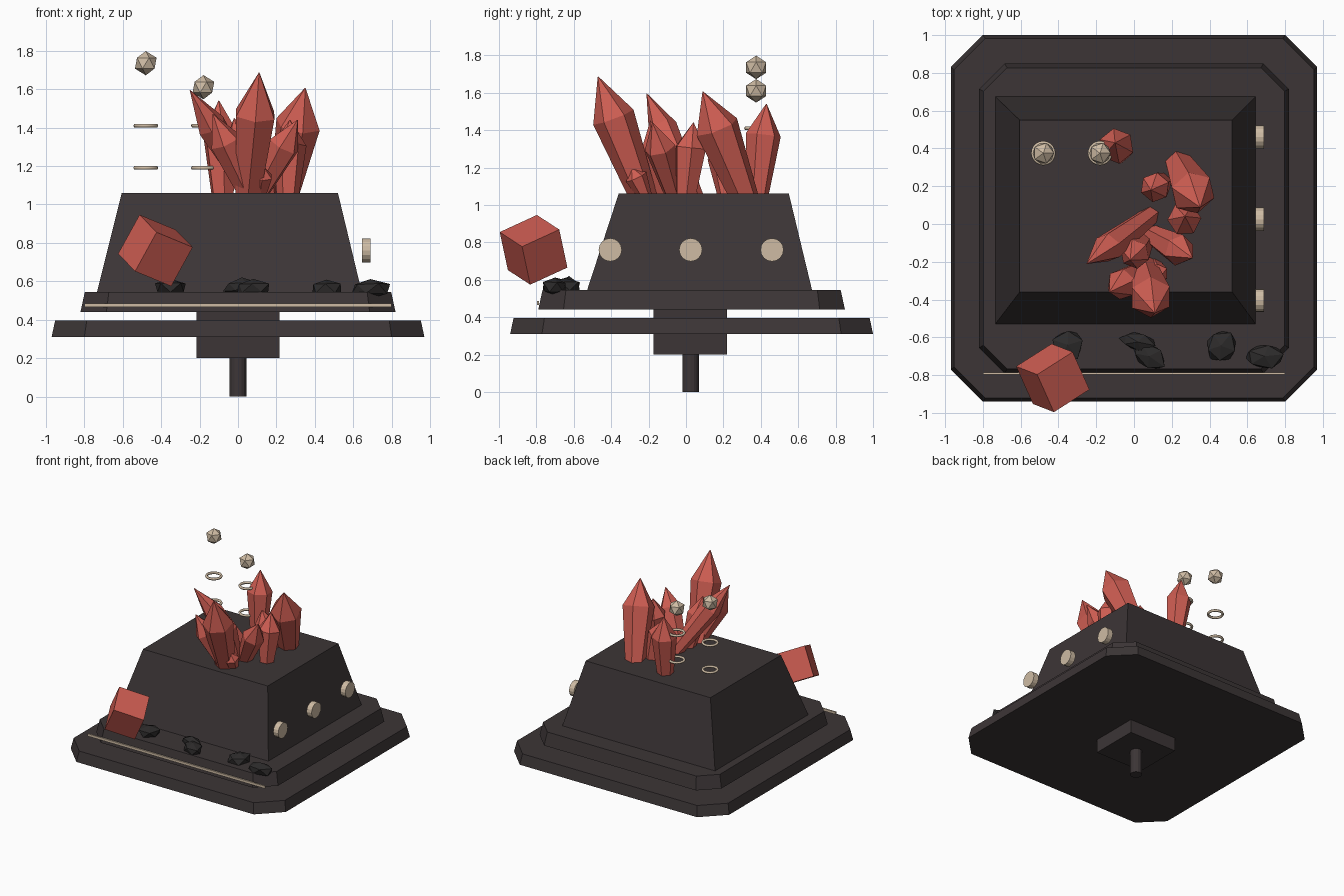
import bpy, bmesh, math, random
from mathutils import Vector, Matrix

random.seed(4)
if "Cube" in bpy.data.objects:
    bpy.data.objects.remove(bpy.data.objects["Cube"])


def material(name, r, g, b):
    m = bpy.data.materials.new(name)
    m.use_nodes = True
    m.diffuse_color = (r, g, b, 1)
    node = next(n for n in m.node_tree.nodes if n.type == 'BSDF_PRINCIPLED')
    node.inputs["Base Color"].default_value = (r, g, b, 1)
    return m


STONE = material("dark stone", 0.045, 0.036, 0.037)
ROCK = material("black rock", 0.026, 0.024, 0.024)
RED = material("red crystal", 0.62, 0.11, 0.085)
TAN = material("pale tan", 0.62, 0.50, 0.37)


def finish(bm, name, mat):
    bmesh.ops.recalc_face_normals(bm, faces=bm.faces)
    mesh = bpy.data.meshes.new(name)
    bm.to_mesh(mesh)
    bm.free()
    mesh.materials.append(mat)
    ob = bpy.data.objects.new(name, mesh)
    bpy.context.collection.objects.link(ob)
    return ob


def loft(name, rings, mat):
    """Skin equal-length rings of points and cap both ends."""
    bm = bmesh.new()
    loops = [[bm.verts.new(p) for p in ring] for ring in rings]
    n = len(loops[0])
    for low, high in zip(loops, loops[1:]):
        for i in range(n):
            j = (i + 1) % n
            bm.faces.new((low[i], low[j], high[j], high[i]))
    bm.faces.new(loops[0])
    bm.faces.new(loops[-1])
    return finish(bm, name, mat)


def rect(x0, x1, y0, y1, z):
    return [(x0, y0, z), (x1, y0, z), (x1, y1, z), (x0, y1, z)]


def octagon(half, cut, z, cy=0.03):
    a, b = half, half - cut
    return [(x, y + cy, z) for x, y in
            [(-b, -a), (b, -a), (a, -b), (a, b), (b, a), (-b, a), (-a, b), (-a, -b)]]


def box(name, x0, x1, y0, y1, z0, z1, mat):
    return loft(name, [rect(x0, x1, y0, y1, z0), rect(x0, x1, y0, y1, z1)], mat)


def cylinder(name, radius, depth, sides, matrix, mat):
    bm = bmesh.new()
    bmesh.ops.create_cone(bm, cap_ends=True, segments=sides, radius1=radius,
                          radius2=radius, depth=depth, matrix=matrix)
    return finish(bm, name, mat)


# Stand, plates and sloped pedestal
cylinder("peg", 0.045, 0.22, 16, Matrix.Translation((0, 0.025, 0.11)), STONE)
box("stem", -0.215, 0.215, -0.175, 0.22, 0.2, 0.45, STONE)
loft("lower_plate", [octagon(0.97, 0.17, 0.31), octagon(0.952, 0.165, 0.395)], STONE)
loft("upper_plate", [octagon(0.82, 0.135, 0.44), octagon(0.797, 0.125, 0.545)], STONE)
loft("pedestal", [rect(-0.735, 0.645, -0.53, 0.675, 0.54),
                  rect(-0.605, 0.52, -0.36, 0.55, 1.06)], STONE)

# Trim strip and side buttons
box("front_strip", -0.8, 0.8, -0.796, -0.786, 0.465, 0.485, TAN)
for i, y in enumerate((-0.405, 0.025, 0.46)):
    cylinder(f"button_{i + 1}", 0.062, 0.045, 16,
             Matrix.Translation((0.667, y, 0.76)) @ Matrix.Rotation(math.pi / 2, 4, 'Y'), TAN)

# Floating balls with two rings under each
for i, (x, z) in enumerate(((-0.48, 1.735), (-0.18, 1.61))):
    bm = bmesh.new()
    bmesh.ops.create_icosphere(bm, subdivisions=1, radius=0.063,
                               matrix=Matrix.Translation((x, 0.375, z)))
    finish(bm, f"ball_{i + 1}", TAN)
    for level in (1.19, 1.41):
        bpy.ops.mesh.primitive_torus_add(location=(x, 0.375, level), major_segments=20,
                                         minor_segments=6, major_radius=0.055,
                                         minor_radius=0.01)
        ring = bpy.context.object
        ring.name = f"ring_{i + 1}"
        ring.data.materials.append(TAN)
        bpy.ops.object.shade_smooth()

# Tilted cube
axes = Matrix(((-0.79, -0.36, -0.48), (-0.52, 0.84, 0.16), (0.32, 0.41, -0.86)))
turn = axes.to_quaternion().to_matrix().to_4x4()
bm = bmesh.new()
bmesh.ops.create_cube(bm, size=0.236,
                      matrix=Matrix.Translation((-0.43, -0.815, 0.76)) @ turn)
finish(bm, "tilted_cube", RED)


def crystal(name, base, tip, radius):
    """Six-sided shard, widening upward to a shoulder and then a point."""
    base, tip = Vector(base), Vector(tip)
    axis = tip - base
    spin = axis.to_track_quat('Z', 'Y')
    rings = []
    for t, scale in ((-0.08, 0.6), (0.66, 1.0), (1.0, 0.02)):
        rings.append([base + axis * t + spin @ Vector(
            (radius * scale * math.cos(k * math.pi / 3 + 0.3),
             radius * scale * math.sin(k * math.pi / 3 + 0.3), 0)) for k in range(6)])
    return loft(name, rings, RED)


# Crystal cluster: base x, base y, tip, radius
shards = [
    (0.05, -0.23, (0.11, -0.47, 1.685), 0.115),
    (0.24, 0.31, (0.35, 0.09, 1.605), 0.12),
    (0.08, 0.04, (-0.25, -0.21, 1.595), 0.08),
    (-0.08, 0.38, (-0.10, 0.43, 1.54), 0.095),
    (0.26, 0.0, (0.27, 0.04, 1.44), 0.09),
    (0.10, -0.06, (0.31, -0.18, 1.44), 0.085),
    (0.06, -0.24, (-0.13, -0.36, 1.47), 0.085),
    (0.15, 0.22, (0.09, 0.18, 1.36), 0.08),
    (0.05, -0.10, (-0.02, -0.19, 1.45), 0.08),
    (0.11, -0.22, (0.13, -0.29, 1.2), 0.06),
]
for i, (x, y, tip, r) in enumerate(shards):
    crystal(f"crystal_{i + 1}", (x, y, 1.05), tip, r)

# Loose rocks on the front ledge: centre, half sizes, turn
rocks = [
    ((-0.35, -0.64, 0.565), (0.09, 0.09, 0.05), 0.3),
    ((0.02, -0.625, 0.57), (0.10, 0.05, 0.045), -0.2),
    ((0.08, -0.70, 0.565), (0.11, 0.065, 0.05), -0.6),
    ((0.46, -0.645, 0.565), (0.09, 0.085, 0.05), 0.9),
    ((0.69, -0.70, 0.56), (0.11, 0.07, 0.055), 0.1),
]
for i, (centre, size, angle) in enumerate(rocks):
    bm = bmesh.new()
    bmesh.ops.create_icosphere(bm, subdivisions=1, radius=1)
    for v in bm.verts:
        v.co *= random.uniform(0.85, 1.15)
    bm.transform(Matrix.Translation(centre) @ Matrix.Rotation(angle, 4, 'Z')
                 @ Matrix.Diagonal((*size, 1)))
    finish(bm, f"rock_{i + 1}", ROCK)
